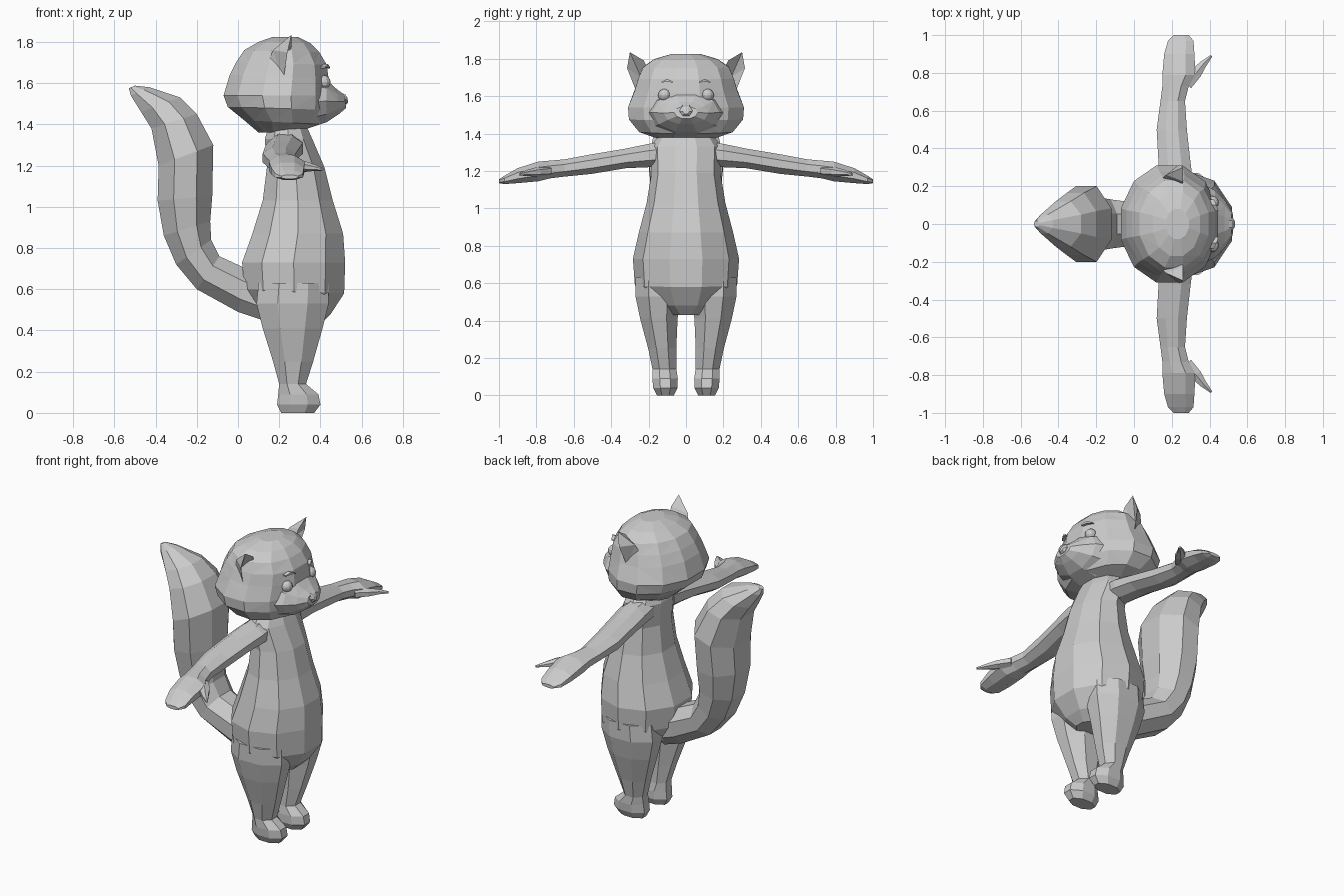
import bpy, bmesh, math
from mathutils import Vector

cube = bpy.data.objects.get("Cube")
if cube:
    bpy.data.objects.remove(cube)

grey = bpy.data.materials.new("plain grey")
grey.use_nodes = True
tone = (0.6, 0.6, 0.6, 1)
grey.diffuse_color = tone
grey.node_tree.nodes["Principled BSDF"].inputs["Base Color"].default_value = tone


def finish(name, bm, mirror=False):
    bmesh.ops.recalc_face_normals(bm, faces=bm.faces)
    mesh = bpy.data.meshes.new(name)
    bm.to_mesh(mesh)
    bm.free()
    mesh.materials.append(grey)
    obj = bpy.data.objects.new(name, mesh)
    bpy.context.collection.objects.link(obj)
    if mirror:
        mod = obj.modifiers.new("Mirror", 'MIRROR')
        mod.use_axis = (False, True, False)
        mod.use_clip = False
        mod.use_mirror_merge = False
    return obj


def loft(name, rings, sides, mirror=False, triangles=False):
    """Skin closed rings, each a (centre, half axis, half axis)."""
    bm = bmesh.new()
    grow = 1 / math.cos(math.pi / sides)
    loops = []
    for c, u, v in rings:
        loop = []
        for i in range(sides):
            a = math.tau * (i + 0.5) / sides
            loop.append(bm.verts.new(c + (u * math.cos(a) + v * math.sin(a)) * grow))
        loops.append(loop)
    for a, b in zip(loops, loops[1:]):
        for i in range(sides):
            j = (i + 1) % sides
            bm.faces.new((a[i], a[j], b[j], b[i]))
    bm.faces.new(loops[0])
    bm.faces.new(loops[-1])
    if triangles:
        bmesh.ops.triangulate(bm, faces=bm.faces)
    return finish(name, bm, mirror)


def side_ring(x0, z0, x1, z1, w, y=0):
    """Ring spanning two outline points in the side plane, w wide each way."""
    p, q = Vector((x0, y, z0)), Vector((x1, y, z1))
    return (p + q) / 2, (q - p) / 2, Vector((0, w, 0))


def arm_ring(y, x0, x1, z0, z1):
    return (Vector(((x0 + x1) / 2, y, (z0 + z1) / 2)),
            Vector(((x1 - x0) / 2, 0, 0)), Vector((0, 0, (z1 - z0) / 2)))


# Pear-shaped torso
torso = [(.18, .43, .40, .43, .09), (.09, .49, .45, .48, .19), (.03, .6, .515, .58, .26),
         (.02, .73, .52, .73, .27), (.07, .87, .51, .87, .24), (.12, 1.03, .46, 1.03, .2),
         (.14, 1.19, .42, 1.19, .175), (.13, 1.33, .36, 1.33, .18), (.16, 1.42, .32, 1.42, .12)]
loft("torso", [side_ring(*r) for r in torso], 10)

# Legs and feet
legs = [(.17, .01, .37, .01, .05, .11), (.19, .04, .4, .04, .065, .11),
        (.195, .09, .39, .09, .068, .112), (.2, .14, .33, .14, .064, .115),
        (.17, .25, .365, .25, .075, .127), (.12, .41, .41, .41, .1, .145),
        (.09, .53, .44, .53, .12, .15), (.1, .63, .44, .63, .12, .15)]
legs[0] = (.21, 0, .37, 0, .045, .11)
loft("legs", [side_ring(*r) for r in legs], 8, mirror=True)

# Arms ending in mitten hands
arms = [(.1, .15, .31, 1.22, 1.36), (.2, .14, .315, 1.22, 1.345), (.32, .13, .3, 1.215, 1.32),
        (.5, .12, .28, 1.185, 1.29), (.65, .14, .27, 1.17, 1.262), (.73, .15, .29, 1.16, 1.255),
        (.79, .15, .325, 1.145, 1.25), (.9, .16, .32, 1.135, 1.215), (.97, .18, .315, 1.13, 1.175),
        (1.0, .21, .29, 1.135, 1.155)]
loft("arms", [arm_ring(*r) for r in arms], 8, mirror=True)

# Thumbs
thumbs = []
for x, y, z, half, thick in [(.27, .75, 1.2, .045, .025), (.33, .80, 1.195, .03, .022),
                             (.37, .85, 1.19, .018, .014), (.41, .89, 1.182, .006, .006)]:
    thumbs.append((Vector((x, y, z)), Vector((-.7, .7, 0)) * half, Vector((0, 0, thick))))
loft("thumbs", thumbs, 6, mirror=True)

# Bushy tail
tail = [(.12, .45, .12, .66, .1), (0, .49, .04, .7, .11), (-.2, .6, -.09, .76, .13),
        (-.3, .72, -.13, .84, .14), (-.36, .86, -.135, .93, .155), (-.39, 1.03, -.125, 1.05, .18),
        (-.385, 1.2, -.12, 1.3, .2), (-.42, 1.38, -.2, 1.45, .165), (-.47, 1.46, -.28, 1.53, .12),
        (-.52, 1.54, -.43, 1.58, .05), (-.53, 1.575, -.5, 1.588, .015)]
loft("tail", [side_ring(*r) for r in tail], 8)

# Faceted head, wide at the cheeks
head = [(.1, 1.36, .29, 1.365, .12), (.03, 1.42, .4, 1.4, .25), (-.05, 1.485, .44, 1.47, .305),
        (-.07, 1.54, .445, 1.54, .31), (-.04, 1.64, .44, 1.62, .275), (-.01, 1.7, .43, 1.69, .255),
        (.03, 1.76, .395, 1.75, .23), (.1, 1.8, .35, 1.795, .17), (.17, 1.825, .29, 1.825, .08)]
loft("head", [side_ring(*r) for r in head], 12, triangles=True)

# Broad muzzle tapering to the nose
muzzle = [(.34, 1.38, .34, 1.64, .21), (.43, 1.41, .43, 1.615, .17),
          (.49, 1.45, .48, 1.57, .115), (.525, 1.48, .515, 1.545, .06)]
loft("muzzle", [side_ring(*r) for r in muzzle], 10, triangles=True)
nose = [(.5, 1.5, .49, 1.56, .04), (.525, 1.495, .52, 1.545, .03), (.535, 1.505, .53, 1.53, .015)]
loft("nose", [side_ring(*r) for r in nose], 6)

# Cupped ears: outer rim, back ridge and hollow
bm = bmesh.new()
points = {"a": (.25, .18, 1.7), "b": (.26, .225, 1.79), "t": (.26, .3, 1.835),
          "c": (.24, .315, 1.75), "d": (.22, .26, 1.61), "e": (.13, .22, 1.67),
          "f": (.17, .26, 1.76), "h": (.19, .24, 1.7)}
v = {k: bm.verts.new(p) for k, p in points.items()}
for face in "abf afe btf tcf cdf def abh bth tch cdh adh ade".split():
    if face != "adh":
        bm.faces.new([v[k] for k in face])
bm.faces.new((v["a"], v["h"], v["d"]))
finish("ears", bm, mirror=True)

# Round eyes
bm = bmesh.new()
bmesh.ops.create_uvsphere(bm, u_segments=12, v_segments=8, radius=.034)
bmesh.ops.translate(bm, verts=bm.verts, vec=(.415, .115, 1.605))
finish("eyes", bm, mirror=True)

# Slim eyebrows
brows = [(Vector((x, y, z)), Vector((.012, 0, 0)), Vector((0, 0, h)))
         for x, y, z, h in [(.435, .07, 1.675, .003), (.425, .1, 1.685, .007), (.41, .13, 1.675, .003)]]
loft("eyebrows", brows, 4, mirror=True)
